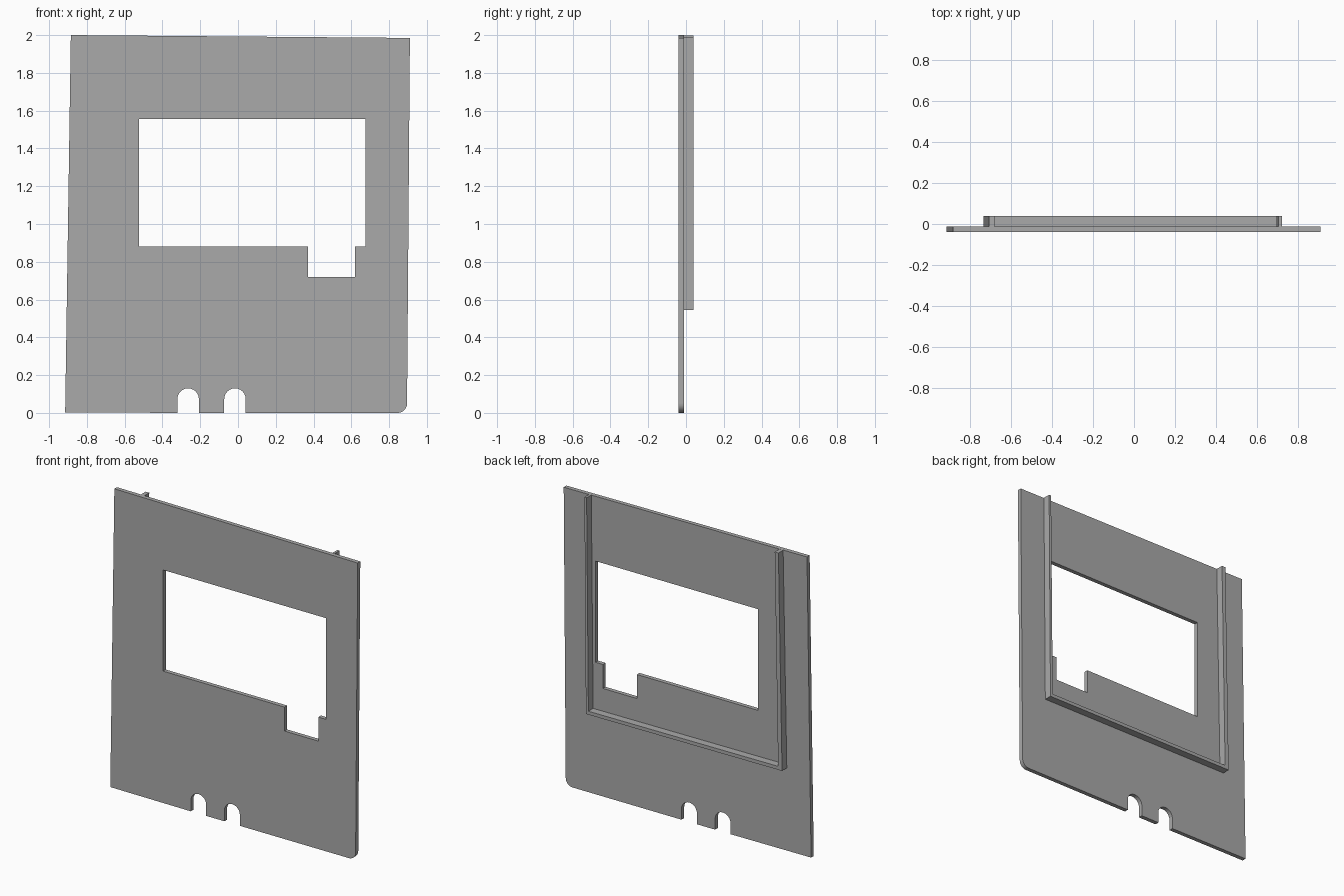
import bpy
from math import cos, sin, pi, radians

cube = bpy.data.objects.get("Cube")
if cube:
    bpy.data.objects.remove(cube, do_unlink=True)

# Single grey finish
grey = bpy.data.materials.new("plain_grey")
grey.use_nodes = True
colour = (0.4, 0.4, 0.4, 1)
grey.diffuse_color = colour
grey.node_tree.nodes["Principled BSDF"].inputs["Base Color"].default_value = colour


def arc(cx, cz, r, start, end, steps=12):
    angles = [radians(start + (end - start) * i / steps) for i in range(steps + 1)]
    return [(cx + r * cos(a), cz + r * sin(a)) for a in angles]


def sheet(name, loops, front, back):
    """Extrude closed x-z outlines (first outer, then holes) between two depths."""
    curve = bpy.data.curves.new(name, 'CURVE')
    curve.dimensions = '2D'
    curve.fill_mode = 'BOTH'
    curve.extrude = (back - front) / 2
    for loop in loops:
        spline = curve.splines.new('POLY')
        spline.points.add(len(loop) - 1)
        for point, (x, z) in zip(spline.points, loop):
            point.co = (x, z, 0, 1)
        spline.use_cyclic_u = True
    obj = bpy.data.objects.new(name, curve)
    bpy.context.collection.objects.link(obj)
    obj.rotation_euler.x = pi / 2
    obj.location.y = (front + back) / 2
    bpy.ops.object.select_all(action='DESELECT')
    obj.select_set(True)
    bpy.context.view_layer.objects.active = obj
    bpy.ops.object.convert(target='MESH')
    obj = bpy.context.object
    obj.data.materials.clear()
    obj.data.materials.append(grey)
    bpy.ops.object.shade_flat()
    return obj


def slot(cx, r=0.057, top=0.13):
    return [(cx - r, 0)] + arc(cx, top - r, r, 180, 0) + [(cx + r, 0)]


# Panel with two round-topped cable slots, one rounded corner and a stepped window
outline = ([(-0.915, 0.003)] + slot(-0.264) + slot(-0.016)
           + arc(0.845, 0.05, 0.05, -90, 0) + [(0.91, 1.985), (-0.885, 2.0)])
window = [(-0.525, 0.88), (0.37, 0.88), (0.37, 0.72), (0.62, 0.72),
          (0.62, 0.88), (0.675, 0.88), (0.675, 1.555), (-0.525, 1.555)]
sheet("panel", [outline, window], -0.039, -0.011)

# Three-sided raised channel on the back
channel = [(-0.736, 0.552), (0.711, 0.545), (0.722, 1.988), (0.706, 1.988),
           (0.693, 0.568), (-0.707, 0.575), (-0.682, 1.998), (-0.709, 1.998)]
sheet("back_channel", [channel], -0.011, 0.039)
